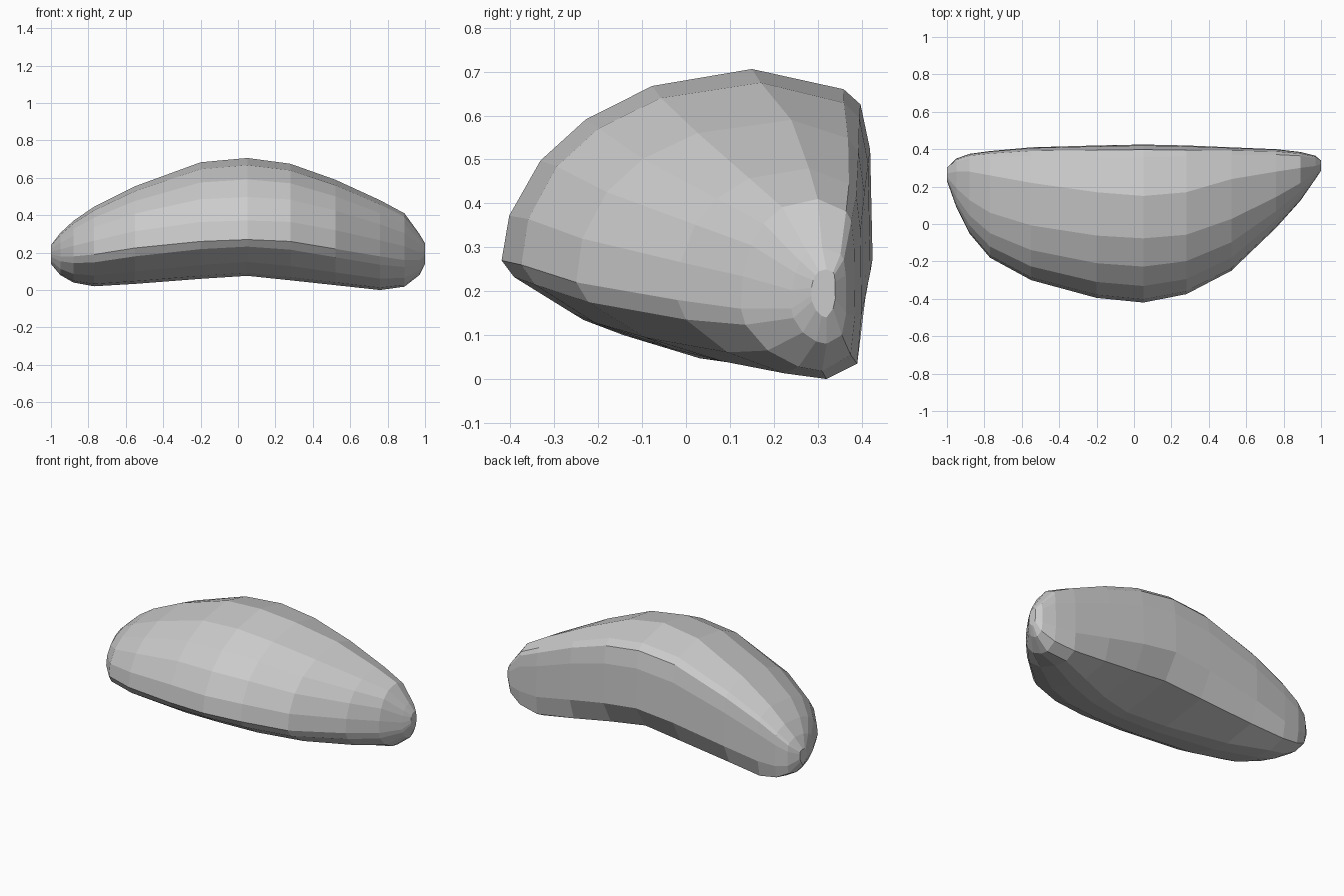
import bpy, bmesh
from math import sin, cos, radians

# Stations along the body:
# x, front y, front z, crest y, crest z, back y, back lower y, back lower z, keel y, keel z
STATIONS = [
    (-1.00, 0.23, 0.19, 0.27, 0.24, 0.30, 0.29, 0.17, 0.27, 0.14),
    (-0.95, 0.09, 0.18, 0.28, 0.305, 0.35, 0.34, 0.10, 0.26, 0.08),
    (-0.88, -0.05, 0.18, 0.28, 0.37, 0.375, 0.36, 0.065, 0.26, 0.04),
    (-0.77, -0.18, 0.19, 0.26, 0.445, 0.39, 0.37, 0.05, 0.26, 0.02),
    (-0.55, -0.30, 0.225, 0.22, 0.555, 0.41, 0.355, 0.07, 0.15, 0.033),
    (-0.20, -0.395, 0.26, 0.17, 0.683, 0.42, 0.34, 0.105, 0.04, 0.06),
    (0.05, -0.42, 0.27, 0.15, 0.706, 0.425, 0.33, 0.13, 0.0, 0.076),
    (0.28, -0.375, 0.26, 0.17, 0.675, 0.42, 0.345, 0.10, 0.08, 0.052),
    (0.52, -0.25, 0.22, 0.24, 0.59, 0.41, 0.37, 0.065, 0.20, 0.026),
    (0.76, -0.02, 0.18, 0.28, 0.48, 0.40, 0.39, 0.035, 0.32, 0.0),
    (0.89, 0.125, 0.16, 0.30, 0.41, 0.385, 0.375, 0.055, 0.31, 0.018),
    (0.97, 0.24, 0.16, 0.31, 0.30, 0.365, 0.355, 0.10, 0.32, 0.08),
    (1.00, 0.285, 0.19, 0.32, 0.25, 0.34, 0.335, 0.16, 0.32, 0.14),
]


def arc(y0, z0, yc, zc, degrees, power):
    """Points of a superellipse quarter from (y0, zc) to (yc, z0)."""
    pts = []
    for d in degrees:
        a = radians(d)
        pts.append((yc + (y0 - yc) * cos(a) ** (2 / power),
                    zc + (z0 - zc) * sin(a) ** (2 / power)))
    return pts


def section(x, yf, zf, yt, zt, yb, yl, zl, yk, zk):
    """Closed cross-section: blunt front, crest, flat back, undercut, keel."""
    full = abs(x)  # the ends are fuller than the middle
    pts = [(yf, zf)]
    pts += arc(yf, zt, yt, zf, (14, 32, 48, 66), 1.93 + 0.45 * full)
    pts.append((yt, zt))
    for fy, fz in ((0.76, 0.92), (0.9, 0.86), (0.98, 0.68), (1.0, 0.25)):
        pts.append((yt + (yb - yt) * fy, zl + (zt - zl) * fz))
    pts += [(yl, zl), (yk, zk)]
    pts += arc(yf, zk, yk, zf, (70, 45, 18), 1.42 + 0.35 * full)
    return pts


# Bean-shaped body lofted through the stations
bm = bmesh.new()
rings = [[bm.verts.new((s[0], y, z)) for y, z in section(*s)] for s in STATIONS]
n = len(rings[0])
for a, b in zip(rings, rings[1:]):
    for i in range(n):
        j = (i + 1) % n
        bm.faces.new((a[i], a[j], b[j], b[i]))
bm.faces.new(rings[0])
bm.faces.new(rings[-1])
bmesh.ops.recalc_face_normals(bm, faces=bm.faces)

mesh = bpy.data.meshes.new("faceted_body")
bm.to_mesh(mesh)
bm.free()
body = bpy.data.objects.new("faceted_body", mesh)
bpy.context.collection.objects.link(body)
